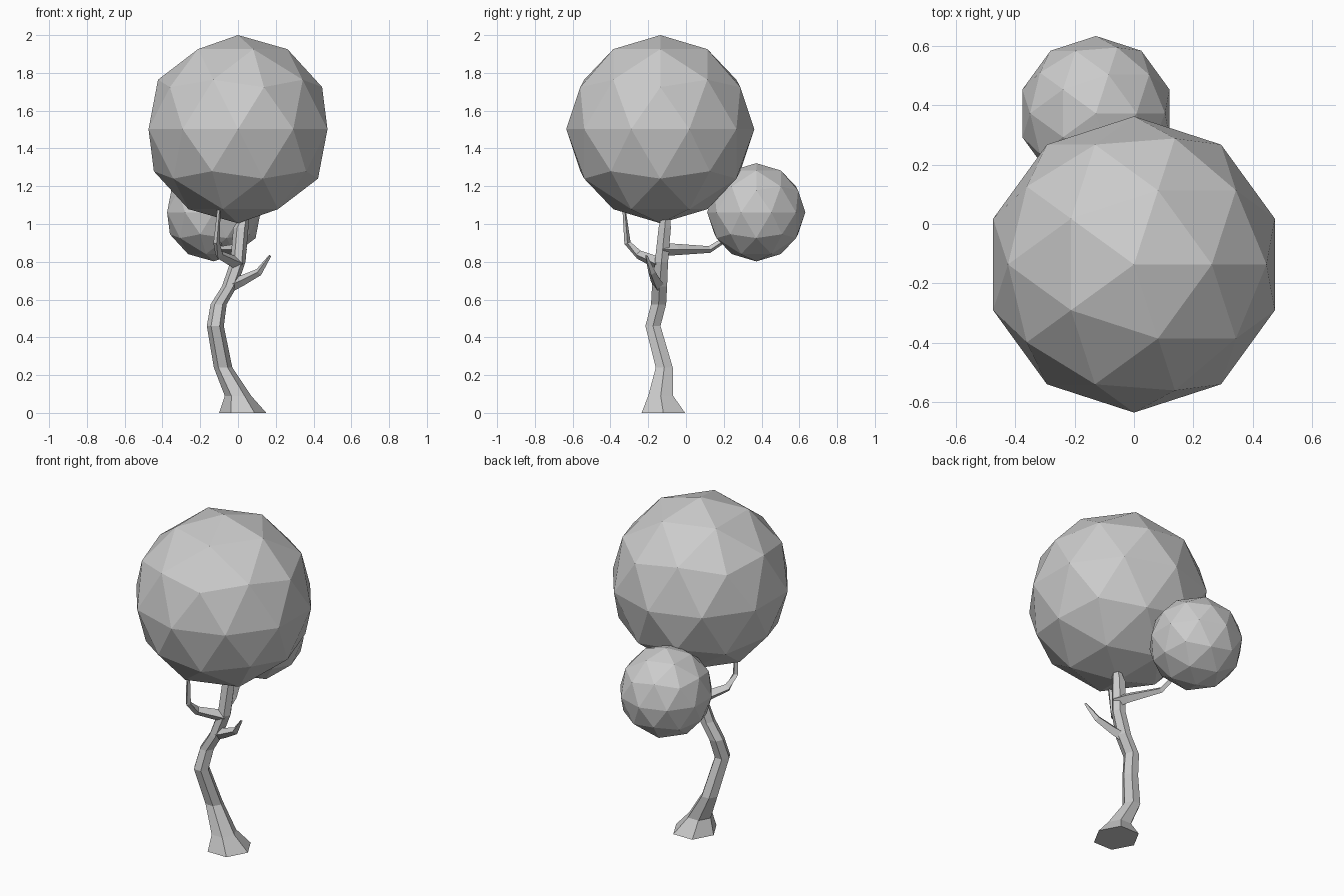
import bpy, math
from mathutils import Vector

if "Cube" in bpy.data.objects:
    bpy.data.objects.remove(bpy.data.objects["Cube"])


def skin(name, rings):
    """Bridge a list of equal-sided rings into a closed flat-faced tube."""
    n = len(rings[0])
    verts = [v for r in rings for v in r]
    faces = [(i * n + k, i * n + (k + 1) % n, (i + 1) * n + (k + 1) % n, (i + 1) * n + k)
             for i in range(len(rings) - 1) for k in range(n)]
    faces.append(tuple(reversed(range(n))))
    faces.append(tuple(range(len(verts) - n, len(verts))))
    me = bpy.data.meshes.new(name)
    me.from_pydata(verts, [], faces)
    ob = bpy.data.objects.new(name, me)
    bpy.context.collection.objects.link(ob)


def circle(n):
    return [(math.cos(2 * math.pi * k / n), math.sin(2 * math.pi * k / n)) for k in range(n)]


def branch(name, path, sides=4):
    """Tapered branch through (x, y, z, radius) points, rings facing along the path."""
    pts = [Vector(p[:3]) for p in path]
    rings = []
    for i, p in enumerate(pts):
        d = pts[min(i + 1, len(pts) - 1)] - pts[max(i - 1, 0)]
        q = d.to_track_quat('Z', 'Y')
        rings.append([p + q @ Vector((c, s, 0)) * path[i][3] for c, s in circle(sides)])
    skin(name, rings)


def foliage(name, loc, r):
    bpy.ops.mesh.primitive_ico_sphere_add(subdivisions=2, radius=r, location=loc)
    bpy.context.object.name = name


# Crooked six-sided trunk: x min, x max, y min, y max, z per ring
trunk = [(-0.10, 0.15, -0.235, -0.005, 0.0),
         (-0.07, 0.07, -0.20, -0.068, 0.09),
         (-0.128, -0.03, -0.16, -0.07, 0.24),
         (-0.165, -0.075, -0.215, -0.135, 0.46),
         (-0.145, -0.06, -0.185, -0.105, 0.575),
         (-0.085, -0.005, -0.18, -0.10, 0.67),
         (-0.04, 0.04, -0.165, -0.095, 0.80),
         (-0.025, 0.055, -0.145, -0.08, 0.98),
         (0.015, 0.055, -0.13, -0.085, 1.04)]
skin("trunk", [[((a + b) / 2 + c * (b - a) / 2, (d + e) / 2 + s * (e - d) / 1.732, z)
                for c, s in circle(6)] for a, b, d, e, z in trunk])

# Three bent branches
branch("right_branch", [(-0.05, -0.14, 0.67, 0.035), (0.02, -0.16, 0.70, 0.028),
                        (0.11, -0.18, 0.745, 0.02), (0.17, -0.21, 0.832, 0.007)])
branch("left_branch", [(0.0, -0.14, 0.79, 0.035), (-0.10, -0.25, 0.838, 0.024),
                       (-0.113, -0.31, 0.90, 0.017), (-0.10, -0.33, 1.10, 0.009)])
branch("back_branch", [(0.015, -0.13, 0.865, 0.035), (-0.01, -0.05, 0.865, 0.03),
                       (-0.09, 0.125, 0.865, 0.018), (-0.12, 0.24, 0.94, 0.013)])

# Faceted leaf balls
foliage("large_crown", (0, -0.136, 1.502), 0.498)
foliage("small_crown", (-0.128, 0.372, 1.062), 0.26)
